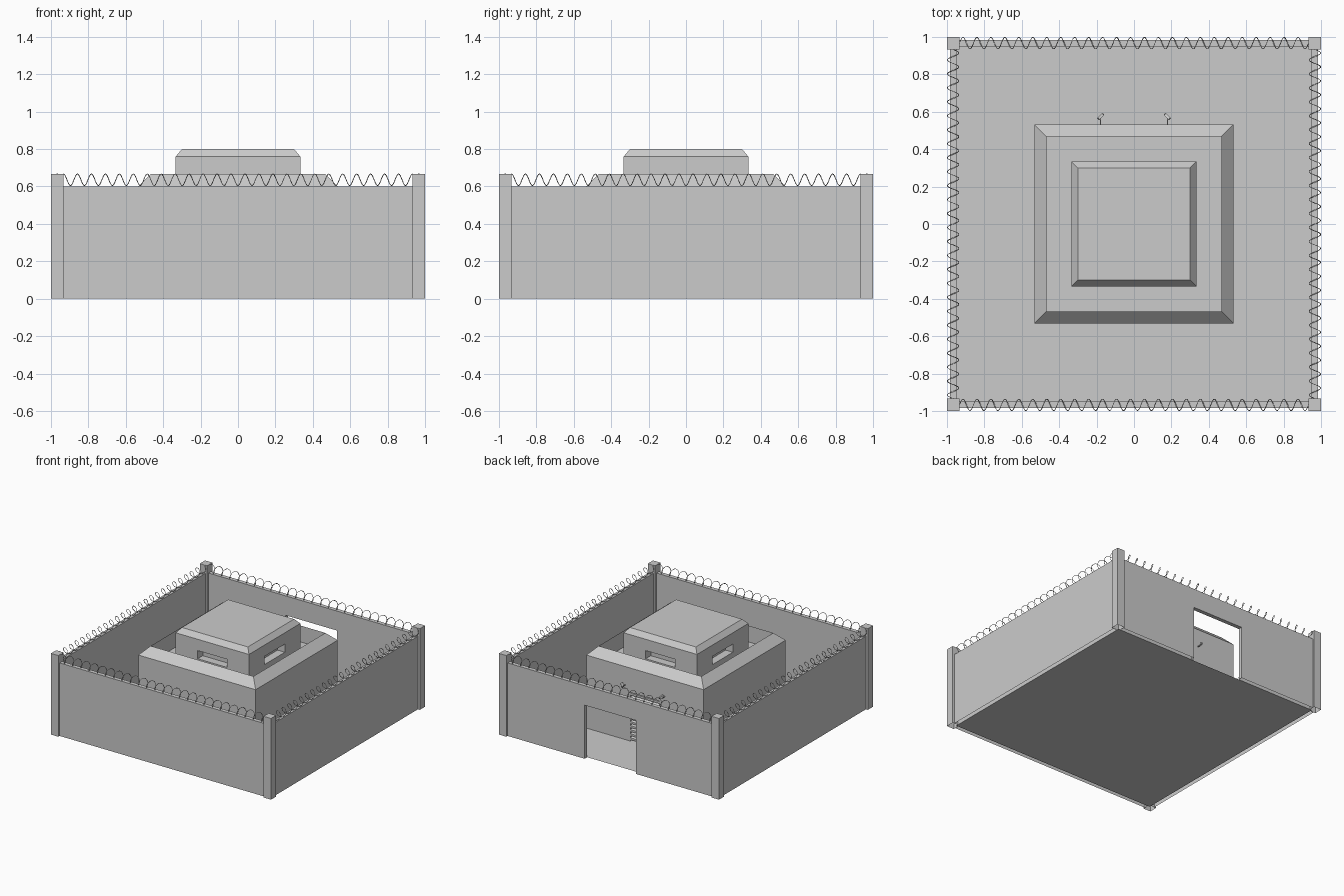
import bpy, bmesh
from math import sin, cos, pi, radians
from mathutils import Vector, Matrix

if "Cube" in bpy.data.objects:
    bpy.data.objects.remove(bpy.data.objects["Cube"])


def finish(name, bm):
    me = bpy.data.meshes.new(name)
    bm.to_mesh(me)
    bm.free()
    ob = bpy.data.objects.new(name, me)
    bpy.context.collection.objects.link(ob)
    return ob


def box(name, lo, hi, open_bottom=False):
    bm = bmesh.new()
    bmesh.ops.create_cube(bm, size=1)
    for v in bm.verts:
        v.co = Vector([(a + b) / 2 + c * (b - a) for a, b, c in zip(lo, hi, v.co)])
    if open_bottom:
        bm.normal_update()
        bmesh.ops.delete(bm, geom=[f for f in bm.faces if f.normal.z < -.9], context='FACES_ONLY')
    return finish(name, bm)


def square_loft(name, rings):
    """Stack of square rings given as (half width, height), capped at both ends."""
    bm = bmesh.new()
    loops = [[bm.verts.new((sx * r, sy * r, z)) for sx, sy in ((-1, -1), (1, -1), (1, 1), (-1, 1))]
             for r, z in rings]
    for a, b in zip(loops, loops[1:]):
        for i in range(4):
            j = (i + 1) % 4
            bm.faces.new((a[i], a[j], b[j], b[i]))
    bm.faces.new(loops[0][::-1])
    bm.faces.new(loops[-1])
    bmesh.ops.recalc_face_normals(bm, faces=bm.faces)
    return finish(name, bm)


def cut(ob, cutter):
    mod = ob.modifiers.new("opening", 'BOOLEAN')
    mod.operation = 'DIFFERENCE'
    mod.solver = 'EXACT'
    mod.object = cutter
    bpy.context.view_layer.objects.active = ob
    bpy.ops.object.modifier_apply(modifier=mod.name)
    bpy.data.objects.remove(cutter)


# Ground slab and corner posts
bm = bmesh.new()
bmesh.ops.create_grid(bm, x_segments=1, y_segments=1, size=.95)
finish("yard_floor", bm)
for sx in (-1, 1):
    for sy in (-1, 1):
        x, y = sx * .9665, sy * .9665
        box("corner_post", (x - .0335, y - .0335, 0), (x + .0335, y + .0335, .667), True)

# Perimeter walls, the back one with a gate opening
box("front_wall", (-.933, -.983, 0), (.933, -.95, .6), True)
for s in (-1, 1):
    a, b = sorted((s * .95, s * .983))
    box("side_wall", (a, -.933, 0), (b, .933, .6), True)

bm = bmesh.new()
outline = [(-.933, 0), (-.233, 0), (-.233, .44), (.233, .44), (.233, 0), (.933, 0), (.933, .6), (-.933, .6)]
face = bm.faces.new([bm.verts.new((x, .95, z)) for x, z in outline])
res = bmesh.ops.extrude_face_region(bm, geom=[face], use_keep_orig=True)
for g in res["geom"]:
    if isinstance(g, bmesh.types.BMVert):
        g.co.y = .983
bmesh.ops.recalc_face_normals(bm, faces=bm.faces)
bmesh.ops.delete(bm, geom=[f for f in bm.faces if all(v.co.z < .01 for v in f.verts)], context='FACES_ONLY')
finish("gate_wall", bm)

# Coiled wire along the top of each wall
TURNS, STEPS, LENGTH = 25, 14, 1.866
for side in range(4):
    cu = bpy.data.curves.new("coiled_wire", 'CURVE')
    cu.dimensions = '3D'
    cu.bevel_depth = .0022
    cu.bevel_resolution = 0
    sp = cu.splines.new('POLY')
    n = TURNS * STEPS
    sp.points.add(n)
    for i, p in enumerate(sp.points):
        a = 2 * pi * i / STEPS
        p.co = (-LENGTH / 2 + LENGTH * i / n, -.967 + .031 * sin(a), .636 + .031 * cos(a), 1)
    ob = bpy.data.objects.new("coiled_wire", cu)
    ob.rotation_euler.z = side * pi / 2
    bpy.context.collection.objects.link(ob)

# Bunker lower tier with sloped parapet and sunken walkway
base = square_loft("bunker_base", [(.533, 0), (.533, .6), (.467, .667), (.467, .533)])
cut(base, box("door_cutter", (-.133, .505, -.1), (.133, .6, .4)))

# Bunker upper tier with a recessed slot in each side
tower = square_loft("bunker_tower", [(.333, .533), (.333, .76), (.3, .8)])
for side in range(4):
    slot = box("slot_cutter", (-.133, -.4, .6), (.133, -.267, .667))
    slot.data.transform(Matrix.Rotation(side * pi / 2, 4, 'Z'))
    cut(tower, slot)

# Roller shutter: ribbed profile across the door recess
bm = bmesh.new()
SLATS = 12
h = .4 / SLATS
profile = []
for i in range(SLATS):
    profile += [(.508, i * h), (.528, (i + .25) * h), (.528, (i + .75) * h)]
profile.append((.508, .4))
rows = [[bm.verts.new((x, y, z)) for x in (.133, -.133)] for y, z in profile]
for a, b in zip(rows, rows[1:]):
    bm.faces.new((a[0], a[1], b[1], b[0]))
finish("roller_shutter", bm)

# Small lookout cameras either side of the shutter
for s in (-1, 1):
    x = s * .18
    box("camera_arm", (x - .003, .533, .447), (x + .003, .573, .453))
    bm = bmesh.new()
    m = (Matrix.Translation((x, .573, .462)) @ Matrix.Rotation(s * radians(45), 4, 'Z')
         @ Matrix.Rotation(radians(-25), 4, 'X'))
    bmesh.ops.create_cube(bm, size=1, matrix=m @ Matrix.Diagonal((.016, .034, .016, 1)))
    bmesh.ops.create_cone(bm, cap_ends=True, segments=8, radius1=.006, radius2=.006, depth=.008,
                          matrix=m @ Matrix.Translation((0, .02, 0)) @ Matrix.Rotation(pi / 2, 4, 'X'))
    finish("camera_body", bm)
